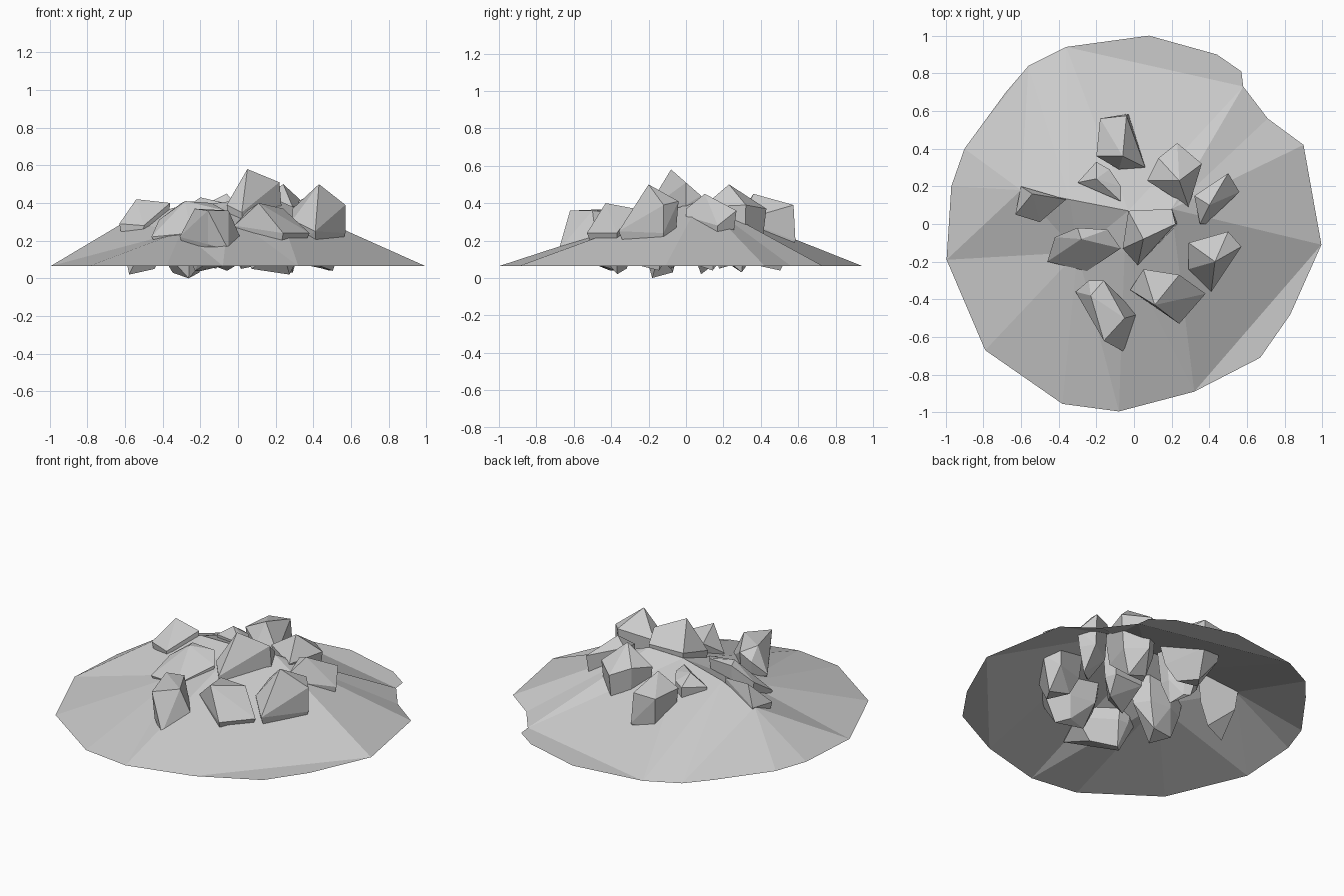
import bpy, bmesh
from mathutils import Vector
from mathutils.geometry import delaunay_2d_cdt

if "Cube" in bpy.data.objects:
    bpy.data.objects.remove(bpy.data.objects["Cube"])

RIM_Z = 0.065


def finish(name, bm):
    me = bpy.data.meshes.new(name)
    bm.to_mesh(me)
    bm.free()
    ob = bpy.data.objects.new(name, me)
    bpy.context.collection.objects.link(ob)
    return ob


# open dirt mound: irregular rim, a few crest points, flat slivers at the rim
rim = [(.08, 1), (.44, .9), (.57, .81), (.58, .73), (.71, .56), (.90, .42),
       (.995, -.11), (.83, -.48), (.67, -.71), (.32, -.89), (-.08, -.995),
       (-.38, -.955), (-.79, -.67), (-.995, -.19), (-.97, .2), (-.9, .4),
       (-.68, .7), (-.56, .84), (-.36, .94)]
crest = [(-.6, .18, .30), (-.34, .13, .375), (-.03, .07, .41), (.2, .08, .42),
         (-.05, -.15, .34), (-.3, -.15, .25)]
pts = [Vector((x, y, RIM_Z)) for x, y in rim] + [Vector(c) for c in crest]
n = len(rim)
edges = [(i, (i + 1) % n) for i in range(n)]
edges += [(18, 3), (6, 9), (15, 17)]                        # apron borders
edges += [(12, 24), (9, 22), (6, 22), (15, 19), (17, 20), (3, 22), (18, 21)]  # ridges
res = delaunay_2d_cdt([p.to_2d() for p in pts], edges, [], 1, 1e-5)
bm = bmesh.new()
vs = []
for co, orig in zip(res[0], res[3]):
    z = pts[orig[0]].z if orig else RIM_Z
    vs.append(bm.verts.new((co.x, co.y, z)))
for f in res[2]:
    bm.faces.new([vs[i] for i in f])
bm.normal_update()
for f in bm.faces:
    if f.normal.z < 0:
        f.normal_flip()
finish("dirt_mound", bm)


# rock: hull of its visible corners plus a tapered buried base
def rock(name, corners, bottom):
    corners = [Vector(c) for c in corners]
    mid = sum(corners, Vector()) / len(corners)
    bm = bmesh.new()
    for i, c in enumerate(corners):
        bm.verts.new(c)
        if i == 0:
            continue
        d = c - mid
        bm.verts.new((mid.x + .85 * d.x, mid.y + .85 * d.y, min(c.z, .18)))
        if i % 2:
            bm.verts.new((mid.x + .5 * d.x, mid.y + .5 * d.y,
                          bottom + (.03 if i % 4 == 1 else 0)))
    out = bmesh.ops.convex_hull(bm, input=bm.verts[:])
    junk = {g for g in out["geom_interior"] + out["geom_unused"]
            if isinstance(g, bmesh.types.BMVert)}
    bmesh.ops.delete(bm, geom=list(junk), context='VERTS')
    bmesh.ops.dissolve_limit(bm, angle_limit=.12, verts=bm.verts[:], edges=bm.edges[:])
    bmesh.ops.recalc_face_normals(bm, faces=bm.faces[:])
    finish(name, bm)


rock("rock_back", [(-.06, .36, .45), (-.2, .36, .38), (-.18, .56, .38), (-.04, .575, .39),
                   (-.03, .585, .2), (.06, .3, .31), (-.08, .29, .33)], .04)
rock("rock_back_right", [(.24, .23, .5), (.13, .35, .41), (.23, .43, .37), (.36, .32, .39),
                         (.29, .09, .38), (.07, .23, .39)], .03)
rock("rock_right", [(.4, .1, .45), (.35, 0, .37), (.5, .27, .36), (.56, .17, .28),
                    (.32, .15, .41), (.38, 0, .33)], .04)
rock("rock_centre", [(.05, -.08, .58), (.22, 0, .51), (-.03, .07, .44), (-.06, -.13, .39),
                     (.02, -.22, .35), (.23, 0, .39), (.2, .08, .44)], .05)
rock("rock_front_right", [(.43, -.2, .5), (.29, -.1, .37), (.5, -.04, .41), (.57, -.12, .39),
                          (.57, -.12, .24), (.41, -.36, .25), (.29, -.24, .31)], .04)
rock("rock_front", [(.11, -.43, .4), (.24, -.27, .37), (.05, -.24, .36), (.38, -.37, .24),
                    (.24, -.53, .24), (-.02, -.35, .28)], .02)
rock("rock_front_left", [(-.23, -.38, .37), (-.05, -.5, .36), (-.16, -.62, .36),
                         (-.31, -.36, .22), (-.05, -.68, .15), (.02, -.48, .2),
                         (-.16, -.3, .34), (-.24, -.3, .3)], .04)
rock("rock_left", [(-.28, -.08, .41), (-.14, -.03, .4), (-.07, -.13, .36),
                   (-.25, -.25, .24), (-.46, -.2, .22), (-.42, -.07, .31),
                   (-.3, -.02, .4)], .0)
rock("rock_far_left", [(-.54, .16, .42), (-.36, .13, .4), (-.5, .01, .28),
                       (-.63, .05, .29), (-.6, .2, .3)], .02)
rock("rock_small", [(-.2, .24, .43), (-.2, .33, .37), (-.3, .22, .36), (-.07, .12, .4),
                    (-.07, .2, .39), (-.13, .29, .38)], .05)
